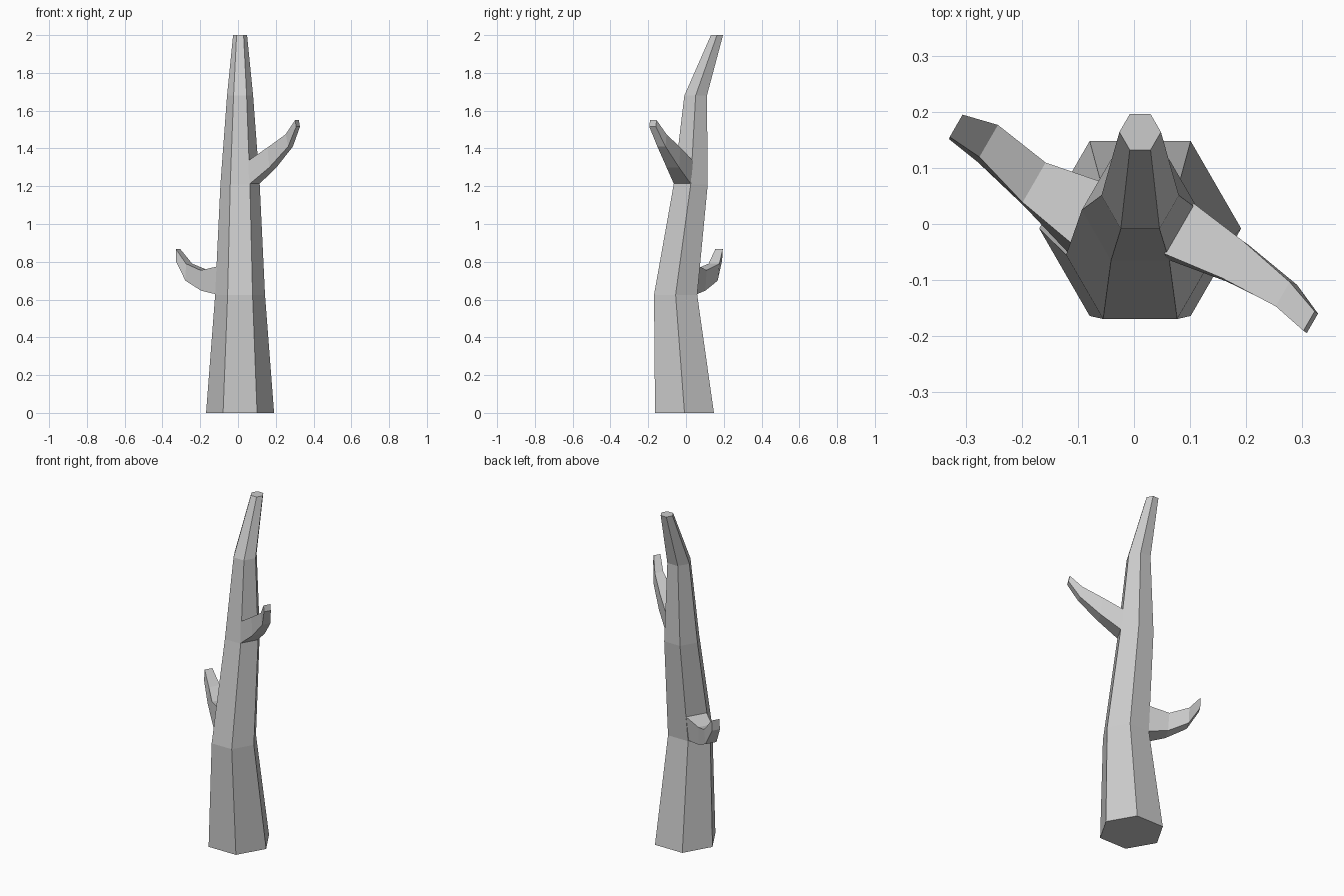
import bpy
import bmesh
from math import cos, sin, pi
from mathutils import Vector

if "Cube" in bpy.data.objects:
    bpy.data.objects.remove(bpy.data.objects["Cube"])


def loft(name, rings):
    """Skin a closed, flat-shaded tube through rings of equal point count."""
    bm = bmesh.new()
    loops = [[bm.verts.new(p) for p in ring] for ring in rings]
    n = len(loops[0])
    for a, b in zip(loops, loops[1:]):
        for i in range(n):
            j = (i + 1) % n
            bm.faces.new((a[i], a[j], b[j], b[i]))
    bm.faces.new(loops[0][::-1])
    bm.faces.new(loops[-1])
    bmesh.ops.recalc_face_normals(bm, faces=bm.faces)
    mesh = bpy.data.meshes.new(name)
    bm.to_mesh(mesh)
    bm.free()
    obj = bpy.data.objects.new(name, mesh)
    bpy.context.collection.objects.link(obj)
    return obj


def hexagon(y, z, r):
    return [(0.011 + r * cos(k * pi / 3), y + r * sin(k * pi / 3), z)
            for k in range(6)]


def branch(name, sections):
    """Four-sided limb: each section is lower mid, upper mid, half width."""
    across = Vector((0.5, 0.866, 0))
    rings = []
    for low, high, half in sections:
        low, high, side = Vector(low), Vector(high), across * half
        rings.append([low - side, low + side, high + side, high - side])
    return loft(name, rings)


# Trunk: bent, tapering hexagonal column (y, z, radius)
trunk_path = [(-0.008, 0, 0.18), (-0.055, 0.625, 0.132), (0.025, 1.21, 0.104),
              (0.051, 1.68, 0.069), (0.164, 2.0, 0.037)]
loft("trunk", [hexagon(*p) for p in trunk_path])

# Upper branch, reaching right and forward
branch("upper_branch", [
    ((0.085, -0.018, 1.21), (0.080, -0.008, 1.335), 0.052),
    ((0.185, -0.070, 1.30), (0.175, -0.063, 1.405), 0.038),
    ((0.278, -0.130, 1.41), (0.265, -0.125, 1.475), 0.025),
    ((0.318, -0.177, 1.515), (0.312, -0.173, 1.55), 0.020)])

# Lower branch, reaching left and back
branch("lower_branch", [
    ((-0.086, 0.002, 0.628), (-0.079, 0.018, 0.775), 0.062),
    ((-0.175, 0.067, 0.647), (-0.178, 0.074, 0.755), 0.041),
    ((-0.262, 0.139, 0.70), (-0.259, 0.148, 0.79), 0.033),
    ((-0.318, 0.171, 0.805), (-0.317, 0.175, 0.867), 0.023)])
